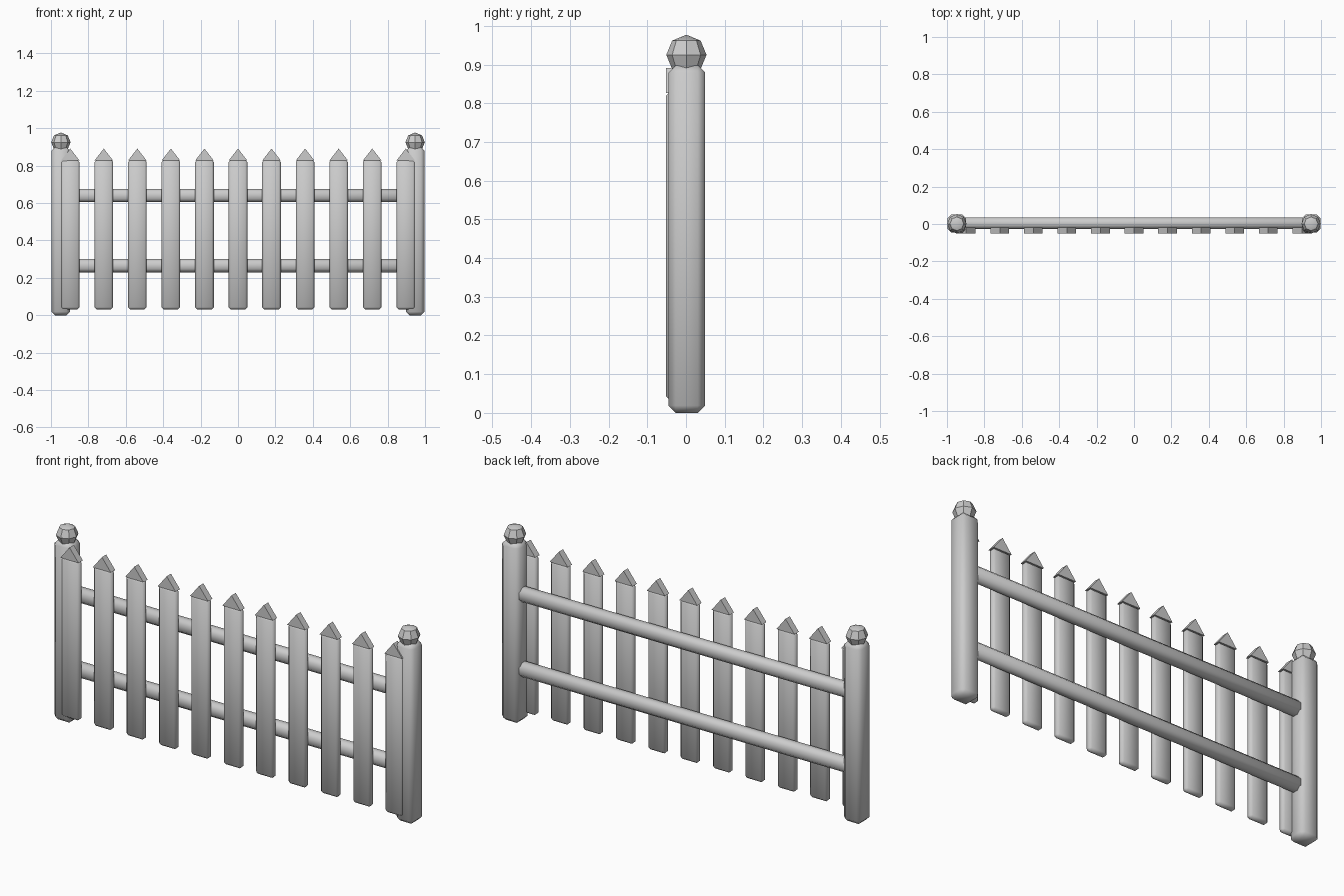
import bpy
import math

if "Cube" in bpy.data.objects:
    bpy.data.objects.remove(bpy.data.objects["Cube"])


def smooth(obj, angle):
    bpy.ops.object.select_all(action='DESELECT')
    obj.select_set(True)
    bpy.context.view_layer.objects.active = obj
    bpy.ops.object.shade_smooth_by_angle(angle=math.radians(angle))


def mesh_object(name, verts, faces):
    mesh = bpy.data.meshes.new(name)
    mesh.from_pydata(verts, [], faces)
    obj = bpy.data.objects.new(name, mesh)
    bpy.context.collection.objects.link(obj)
    return obj


def rounded_box(name, centre, size, bevel):
    bpy.ops.mesh.primitive_cube_add(size=1, location=centre)
    obj = bpy.context.object
    obj.name = name
    obj.scale = size
    bpy.ops.object.transform_apply(location=False, rotation=False, scale=True)
    mod = obj.modifiers.new("bevel", 'BEVEL')
    mod.width = bevel
    mod.segments = 1
    bpy.ops.object.modifier_apply(modifier=mod.name)
    smooth(obj, 50)
    return obj


# End posts with faceted ball finials
for side, x in (("left", -0.947), ("right", 0.947)):
    rounded_box(f"{side}_post", (x, 0.002, 0.449), (0.1, 0.095, 0.898), 0.019)
    bpy.ops.mesh.primitive_uv_sphere_add(segments=8, ring_count=4, radius=0.052,
                                         location=(x, 0.001, 0.925))
    ball = bpy.context.object
    ball.name = f"{side}_post_ball"
    smooth(ball, 40)

# Horizontal rails, ending inside the posts
for level, z in (("lower", 0.265), ("upper", 0.64)):
    rounded_box(f"{level}_rail", (0, 0.004, z), (1.86, 0.062, 0.07), 0.018)

# Pickets with sharp triangular caps
FRONT, BACK = -0.052, -0.018
for i in range(11):
    x = (i - 5) * 0.1794
    rounded_box(f"picket_{i + 1}", (x, (FRONT + BACK) / 2, 0.431),
                (0.1, BACK - FRONT, 0.798), 0.011)
    profile = [(x - 0.05, 0.827), (x + 0.05, 0.827), (x, 0.891)]
    verts = [(px, y, pz) for y in (FRONT, BACK) for px, pz in profile]
    mesh_object(f"picket_cap_{i + 1}", verts,
                [(0, 1, 2), (5, 4, 3), (0, 3, 4, 1), (1, 4, 5, 2), (2, 5, 3, 0)])
